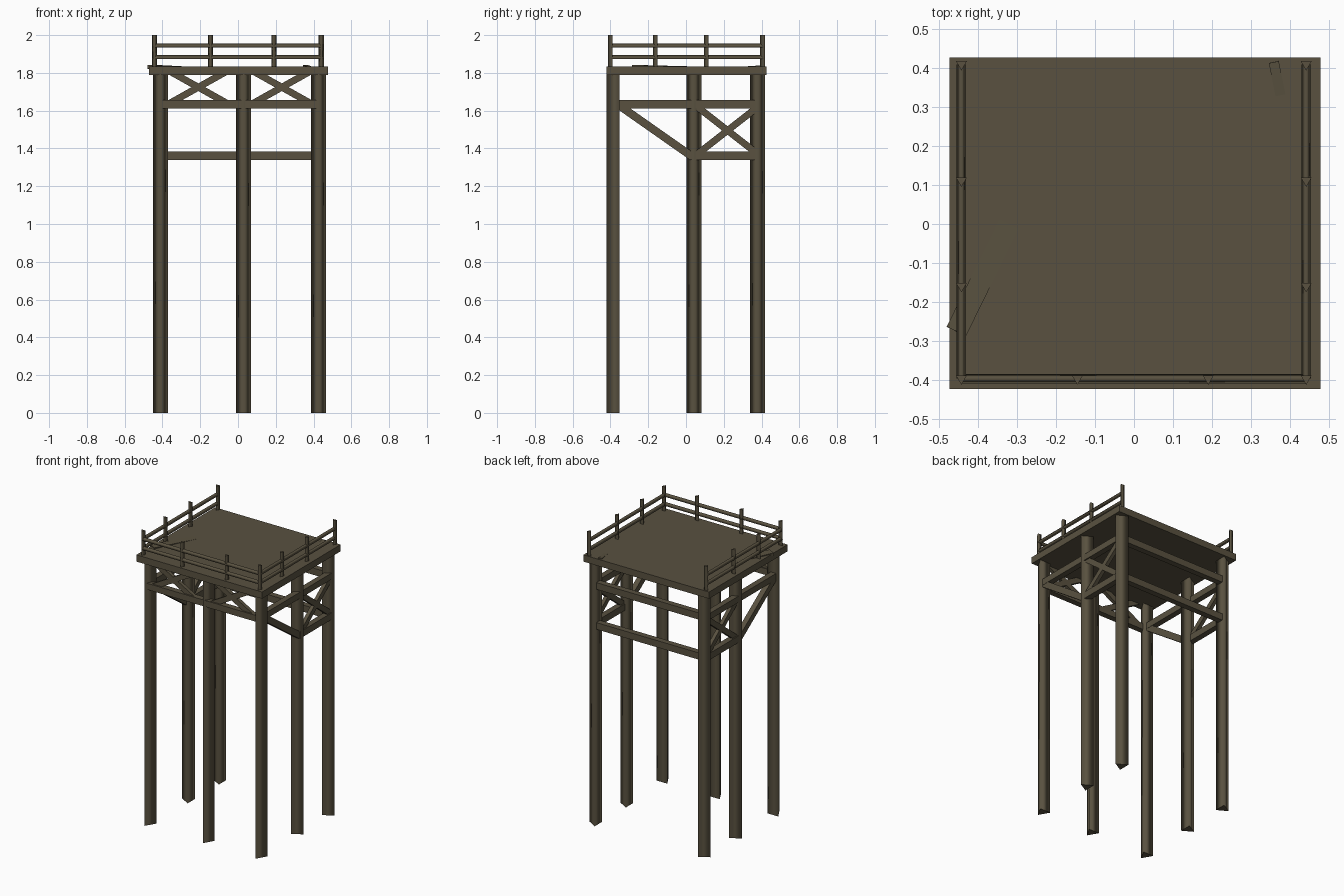
import bpy, bmesh, math
from mathutils import Vector, Matrix

if "Cube" in bpy.data.objects:
    bpy.data.objects.remove(bpy.data.objects["Cube"])

wood = bpy.data.materials.new("weathered brown wood")
wood.diffuse_color = (0.1, 0.083, 0.051, 1)
wood.use_nodes = True
wood.node_tree.nodes["Principled BSDF"].inputs["Base Color"].default_value = wood.diffuse_color


def finish(name, bm):
    bmesh.ops.recalc_face_normals(bm, faces=bm.faces)
    me = bpy.data.meshes.new(name)
    bm.to_mesh(me)
    bm.free()
    me.materials.append(wood)
    ob = bpy.data.objects.new(name, me)
    bpy.context.collection.objects.link(ob)
    return ob


def frame(a, b):
    """Axes for a bar from a to b: length, sideways, upward."""
    d = (b - a).normalized()
    ref = Vector((0, 0, 1)) if abs(d.z) < 0.99 else Vector((0, 1, 0))
    side = ref.cross(d).normalized()
    return d, side, d.cross(side)


def bar(name, a, b, thick, high):
    """Rectangular timber between two points."""
    a, b = Vector(a), Vector(b)
    d, s, u = frame(a, b)
    bm = bmesh.new()
    bmesh.ops.create_cube(bm, size=1)
    rot = Matrix((d, s, u)).transposed().to_4x4()
    size = Matrix.Diagonal(((b - a).length, thick, high, 1))
    bm.transform(Matrix.Translation((a + b) / 2) @ rot @ size)
    return finish(name, bm)


def pole(name, a, b, r, point):
    """Three-sided pole; one corner faces the direction 'point'."""
    a, b, p = Vector(a), Vector(b), Vector(point)
    q = (b - a).normalized().cross(p)
    bm = bmesh.new()
    rings = []
    for end in (a, b):
        rings.append([bm.verts.new(end + r * (math.cos(t) * p + math.sin(t) * q))
                      for t in (0, math.tau / 3, 2 * math.tau / 3)])
    for i in range(3):
        j = (i + 1) % 3
        bm.faces.new((rings[0][i], rings[0][j], rings[1][j], rings[1][i])).smooth = True
    for ring in rings:
        cap = bm.faces.new(ring)
        for e in cap.edges:
            e.smooth = False
    return finish(name, bm)


# Deck
bar("deck", (-0.472, 0.002, 1.812), (0.477, 0.002, 1.812), 0.848, 0.046)

# Legs, each with a corner facing outward
for x in (-0.411, 0.03, 0.427):
    pole("front_leg", (x, -0.374, 0), (x, -0.374, 1.8), 0.046, (0, -1, 0))
for sx, x in ((-1, -0.405), (1, 0.42)):
    for y in (0.042, 0.378):
        pole("side_leg", (x, y, 0), (x, y, 1.8), 0.046, (sx, 0, 0))

# Horizontal beams at the front and back
bar("front_beam", (-0.411, -0.39, 1.634), (0.427, -0.39, 1.634), 0.04, 0.043)
for z in (1.634, 1.361):
    bar("back_beam", (-0.41, 0.38, z), (0.42, 0.38, z), 0.04, 0.046)

# Crossed braces under the front edge of the deck
for cx in (-0.21, 0.232):
    for s in (-1, 1):
        bar("front_cross_brace", (cx - s * 0.15, -0.388, 1.64),
            (cx + s * 0.15, -0.388, 1.808), 0.025, 0.036)

# Side beams and braces
for x in (-0.415, 0.43):
    bar("side_upper_beam", (x, -0.375, 1.634), (x, 0.38, 1.634), 0.04, 0.043)
    bar("side_lower_beam", (x, 0.03, 1.361), (x, 0.38, 1.361), 0.04, 0.046)
    bar("side_cross_brace", (x, 0.06, 1.62), (x, 0.38, 1.37), 0.025, 0.036)
    bar("side_cross_brace", (x, 0.06, 1.37), (x, 0.38, 1.62), 0.025, 0.036)
    bar("side_long_brace", (x, -0.36, 1.632), (x, 0.035, 1.355), 0.036, 0.042)

# Railing posts on three sides
posts = [(x, y) for x in (-0.442, 0.441) for y in (0.409, 0.111, -0.159, -0.396)]
posts += [(-0.145, -0.396), (0.19, -0.396)]
for x, y in posts:
    pole("rail_post", (x, y, 1.82), (x, y, 2.0), 0.016, (0, -1, 0))

# Rails
for z in (1.942, 1.88):
    for x in (-0.442, 0.441):
        pole("side_rail", (x, -0.396, z), (x, 0.409, z), 0.014, (0, 0, 1))
    pole("front_rail", (-0.442, -0.396, z), (0.441, -0.396, z), 0.014, (0, 0, 1))

# Loose planks lying almost flush with the deck
bar("loose_plank", (-0.455, -0.275, 1.832), (-0.32, 0.0, 1.825), 0.055, 0.02)
bar("loose_plank", (0.358, 0.415, 1.831), (0.375, 0.33, 1.825), 0.026, 0.02)
